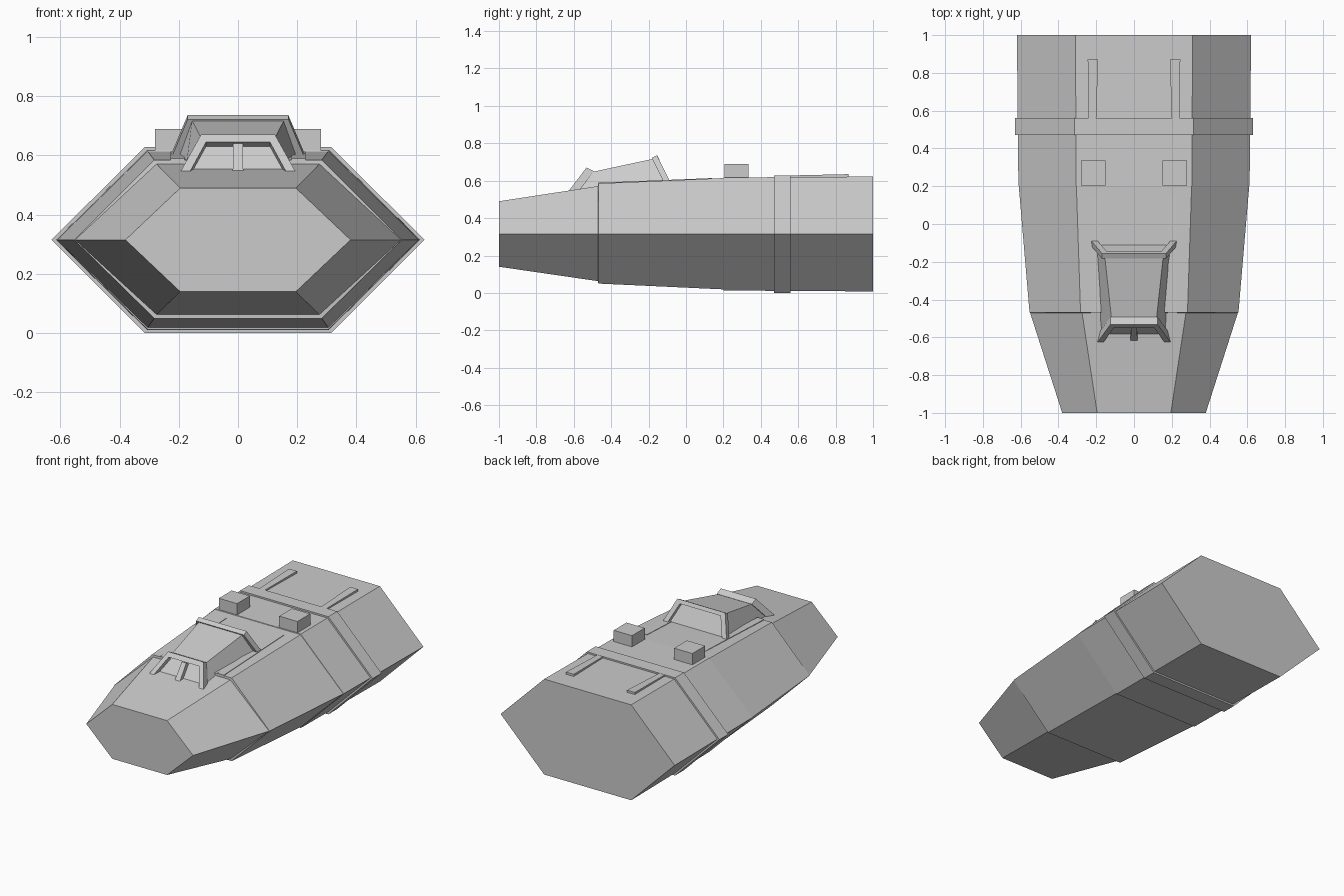
import bpy, bmesh
from mathutils import Vector

cube = bpy.data.objects.get("Cube")
if cube:
    bpy.data.objects.remove(cube, do_unlink=True)

grey = bpy.data.materials.new("light grey")
grey.use_nodes = True
colour = (0.6, 0.6, 0.6, 1)
grey.diffuse_color = colour
grey.node_tree.nodes["Principled BSDF"].inputs["Base Color"].default_value = colour


def make(name, verts, faces):
    mesh = bpy.data.meshes.new(name)
    mesh.from_pydata([tuple(v) for v in verts], [], faces)
    bm = bmesh.new()
    bm.from_mesh(mesh)
    bmesh.ops.recalc_face_normals(bm, faces=bm.faces)
    bm.to_mesh(mesh)
    bm.free()
    mesh.materials.append(grey)
    obj = bpy.data.objects.new(name, mesh)
    bpy.context.collection.objects.link(obj)
    return obj


def loft(name, rings):
    """Skin a closed solid through rings of equal point count."""
    n = len(rings[0])
    faces = [tuple(range(n)), tuple(range((len(rings) - 1) * n, len(rings) * n))]
    for r in range(len(rings) - 1):
        for i in range(n):
            j = (i + 1) % n
            faces.append((r * n + i, r * n + j, (r + 1) * n + j, (r + 1) * n + i))
    return make(name, [v for ring in rings for v in ring], faces)


def hexagon(y, waist, flat, bottom, top):
    mid = 0.315
    return [(waist, y, mid), (flat, y, top), (-flat, y, top),
            (-waist, y, mid), (-flat, y, bottom), (flat, y, bottom)]


def quad(half, y, z, thick_half, thick_z, dy=0):
    return [(half, y, z), (-half, y, z),
            (-thick_half, y + dy, thick_z), (thick_half, y + dy, thick_z)]


def strip(name, y0, y1, x0, x1, z0, z1, depth=0.03):
    """Mirrored pair of long bars; x0 and x1 are (inner, outer) at each end."""
    for side, label in ((1, "left"), (-1, "right")):
        loft(f"{label}_{name}", [
            [(side * x[0], y, z - depth), (side * x[1], y, z - depth),
             (side * x[1], y, z), (side * x[0], y, z)]
            for y, x, z in ((y0, x0, z0), (y1, x1, z1))])


def arch(name, outer, inner, offset):
    """Three-sided window frame from mirrored (base, top) points, with thickness."""
    def path(points):
        base, top = points
        flip = lambda p: (-p[0], p[1], p[2])
        return [base, top, flip(top), flip(base)]
    off = Vector(offset)
    rings = []
    for o, i in zip(path(outer), path(inner)):
        o, i = Vector(o), Vector(i)
        rings.append([o, i, i + off, o + off])
    return loft(name, rings)


# Hull with small plate steps where sections meet
loft("hull", [
    hexagon(-1.0, 0.38, 0.195, 0.14, 0.49),
    hexagon(-0.47, 0.55, 0.275, 0.063, 0.571),
    hexagon(-0.469, 0.553, 0.283, 0.05, 0.585),
    hexagon(0.2, 0.61, 0.305, 0.019, 0.614),
    hexagon(0.201, 0.612, 0.306, 0.013, 0.617),
    hexagon(1.0, 0.62, 0.31, 0.008, 0.622)])
loft("hull_band", [hexagon(y, 0.63, 0.314, 0.0, 0.629) for y in (0.47, 0.56)])

# Deck rails and boxes
strip("rear_rail", 0.56, 0.87, (0.2, 0.24), (0.19, 0.245), 0.628, 0.635)
strip("side_rail", -0.47, 0.14, (0.18, 0.228), (0.18, 0.228), 0.589, 0.614)
strip("deck_box", 0.205, 0.335, (0.15, 0.28), (0.15, 0.28), 0.69, 0.69, 0.1)

# Cockpit canopy
loft("canopy", [
    [(0.18, -0.6, 0.53), (-0.18, -0.6, 0.53), (-0.205, -0.1, 0.58), (0.205, -0.1, 0.58)],
    [(0.118, -0.51, 0.645), (-0.118, -0.51, 0.645),
     (-0.155, -0.17, 0.718), (0.155, -0.17, 0.718)]])
arch("rear_canopy_frame",
     [(0.228, -0.115, 0.585), (0.17, -0.183, 0.722)],
     [(0.195, -0.115, 0.585), (0.145, -0.172, 0.7)], (0, 0.028, 0.014))
arch("front_canopy_frame",
     [(0.2, -0.635, 0.535), (0.125, -0.532, 0.67)],
     [(0.168, -0.635, 0.535), (0.108, -0.551, 0.645)], (0, 0.04, -0.02))

# Centre bar of the windshield
loft("windshield_bar", [
    [(x, y, z), (-x, y, z), (-x, y + 0.04, z - 0.02), (x, y + 0.04, z - 0.02)]
    for x, y, z in ((0.018, -0.622, 0.54), (0.016, -0.548, 0.64))])
